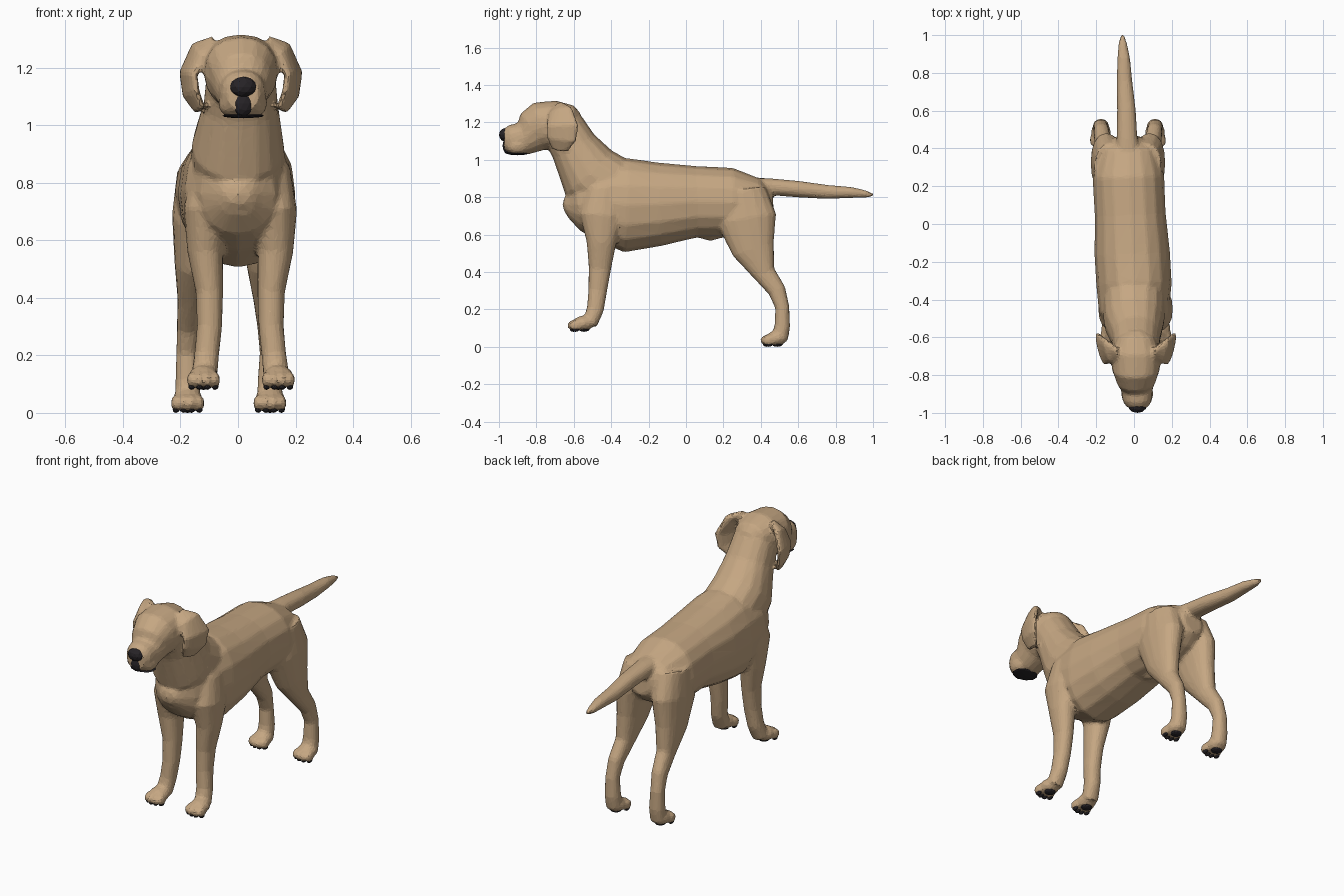
import bpy, bmesh, math
from mathutils import Vector, Matrix

cube = bpy.data.objects.get("Cube")
if cube:
    bpy.data.objects.remove(cube)


def material(name, colour):
    mat = bpy.data.materials.new(name)
    mat.use_nodes = True
    mat.diffuse_color = (*colour, 1)
    mat.node_tree.nodes["Principled BSDF"].inputs["Base Color"].default_value = (*colour, 1)
    return mat


tan = material("tan_fur", (.56, .385, .225))
black = material("black_skin", (.02, .017, .02))
brown = material("dark_eye", (.022, .015, .014))


def finish(bm, name, mat):
    bmesh.ops.recalc_face_normals(bm, faces=bm.faces)
    mesh = bpy.data.meshes.new(name)
    bm.to_mesh(mesh)
    bm.free()
    mesh.materials.append(mat)
    obj = bpy.data.objects.new(name, mesh)
    bpy.context.collection.objects.link(obj)
    return obj


def loft(bm, rows, side=1, centre=0.0, sides=16, power=.9):
    """Skin rounded rings along a path; each row is x, y, z, half width, half depth."""
    points = [Vector((centre + side * r[0], r[1], r[2])) for r in rows]
    rings = []
    for i, row in enumerate(rows):
        along = points[min(i + 1, len(rows) - 1)] - points[max(i - 1, 0)]
        depth = along.cross(Vector((1, 0, 0))).normalized()
        across = depth.cross(along).normalized()
        ring = []
        for k in range(sides):
            a = math.tau * k / sides
            u, v = (math.copysign(abs(t) ** power, t) for t in (math.cos(a), math.sin(a)))
            ring.append(bm.verts.new(points[i] + across * u * row[3] + depth * v * row[4]))
        rings.append(ring)
    for a, b in zip(rings, rings[1:]):
        for k in range(sides):
            n = (k + 1) % sides
            bm.faces.new((a[k], a[n], b[n], b[k]))
    bm.faces.new(rings[0])
    bm.faces.new(rings[-1])
    return [v for ring in rings for v in ring]


def blob(bm, centre, radii, detail=2):
    place = Matrix.Translation(centre) @ Matrix.Diagonal((*radii, 1))
    bmesh.ops.create_icosphere(bm, subdivisions=detail, radius=1, matrix=place)


skin = bmesh.new()
pads = bmesh.new()

# Torso, neck, head and tail
loft(skin, [(-.03, .465, .78, .06, .07), (-.03, .4, .775, .15, .125),
            (-.03, .25, .77, .19, .187), (-.02, .05, .775, .188, .192),
            (-.01, -.15, .762, .2, .225), (0, -.32, .757, .2, .252),
            (0, -.47, .775, .185, .21), (0, -.58, .76, .13, .14),
            (0, -.63, .76, .07, .07)])
loft(skin, [(0, -.34, .8, .17, .19), (0, -.52, .93, .16, .172),
            (.01, -.6, 1.07, .13, .128), (.01, -.66, 1.17, .12, .12)])
loft(skin, [(.01, -.565, 1.2, .05, .05), (.01, -.6, 1.2, .1, .09),
            (.01, -.68, 1.2, .13, .117), (.01, -.77, 1.18, .127, .133),
            (.012, -.82, 1.15, .107, .117), (.015, -.87, 1.112, .086, .088),
            (.018, -.94, 1.108, .076, .08), (.018, -.972, 1.108, .055, .06)])
loft(skin, [(-.03, .36, .85, .07, .055), (-.037, .46, .855, .055, .045),
            (-.04, .6, .843, .05, .044), (-.05, .75, .828, .042, .038),
            (-.055, .88, .825, .034, .03), (-.06, .96, .817, .022, .02),
            (-.06, 1.005, .811, .008, .008)])

# Breastbone and belly
blob(skin, (0, -.61, .76), (.08, .05, .07))
blob(skin, (-.02, .13, .6), (.03, .07, .033))


def paw(x, y, floor):
    blob(skin, (x, y, floor + .045), (.055, .058, .042))
    blob(pads, (x, y + .005, floor + .014), (.032, .03, .014))
    for i in (-1.5, -.5, .5, 1.5):
        front = y - .058 + .012 * abs(i)
        blob(skin, (x + i * .027, front, floor + .034), (.019, .036, .03))
        blob(pads, (x + i * .027, front, floor + .012), (.012, .02, .012))


for side in (1, -1):
    # Front leg
    loft(skin, [(.1, -.43, .84, .075, .1), (.118, -.45, .7, .08, .12),
                (.122, -.452, .56, .062, .08), (.107, -.46, .42, .048, .06),
                (.107, -.472, .3, .044, .05), (.117, -.485, .2, .043, .046),
                (.126, -.515, .12, .046, .04)], side, .008)
    paw(.01 + side * .13, -.55, .08)

    # Hind leg
    loft(skin, [(.09, .3, .83, .09, .13), (.115, .325, .68, .083, .16),
                (.125, .36, .52, .064, .115), (.132, .42, .39, .046, .06),
                (.14, .487, .3, .041, .048), (.145, .515, .21, .038, .038),
                (.143, .515, .11, .043, .042), (.143, .5, .04, .045, .045)], side, -.032)
    paw(-.032 + side * .143, .483, 0)

    # Brow and upper lip
    blob(skin, (.012 + side * .065, -.8, 1.24), (.04, .03, .03))
    blob(skin, (.017 + side * .04, -.9, 1.075), (.046, .065, .05))

    # Ear: a thin flap whose back edge flares outward
    flap = loft(skin, [(.095, -.69, 1.28, .022, .04), (.145, -.672, 1.26, .026, .065),
                       (.18, -.66, 1.18, .022, .088), (.172, -.665, 1.11, .021, .08),
                       (.142, -.675, 1.05, .016, .045)], side, .01)
    for v in flap:
        v.co.x += side * .25 * (v.co.y + .67)

    # Eye
    eye = bmesh.new()
    blob(eye, (.012 + side * .073, -.829, 1.204), (.027, .02, .018))
    finish(eye, "left_eye" if side > 0 else "right_eye", brown)

# Merge the fur into one faceted surface
body = finish(skin, "body", tan)
remesh = body.modifiers.new("merge", 'REMESH')
remesh.mode = 'VOXEL'
remesh.voxel_size = .01
smooth = body.modifiers.new("soften", 'SMOOTH')
smooth.factor = .5
smooth.iterations = 5
facets = body.modifiers.new("facets", 'DECIMATE')
facets.ratio = .14

finish(pads, "paw_pads", black)

# Nose, dark lip below it, and mouth line
nose = bmesh.new()
blob(nose, (.018, -.968, 1.133), (.047, .032, .036))
blob(nose, (.018, -.955, 1.075), (.038, .026, .045))
finish(nose, "nose", black)
mouth = bmesh.new()
blob(mouth, (.018, -.9, 1.033), (.075, .058, .009))
finish(mouth, "mouth", black)
